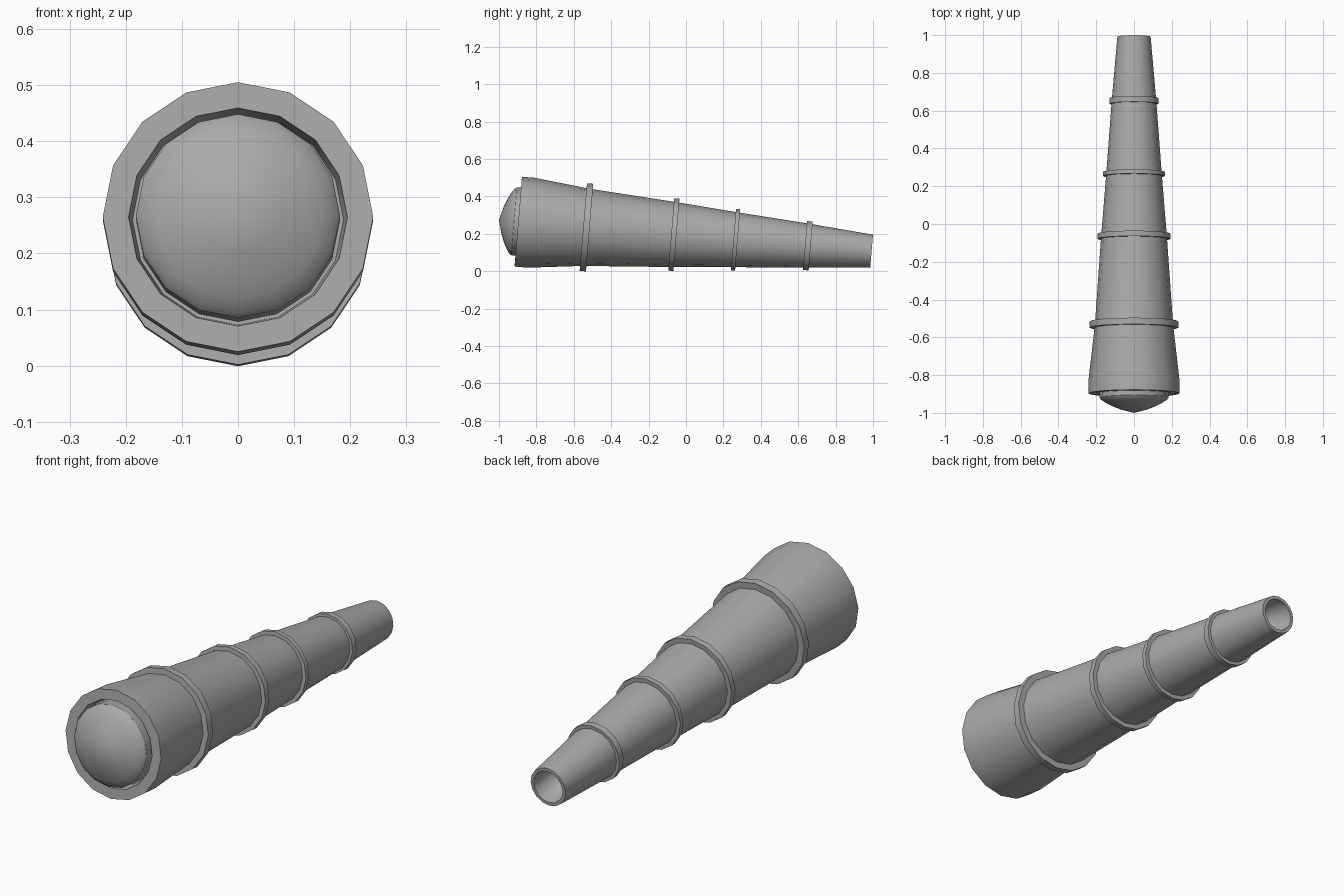
import bpy, bmesh, math
from mathutils import Matrix, Vector

cube = bpy.data.objects.get("Cube")
if cube:
    bpy.data.objects.remove(cube, do_unlink=True)

SIDES = 16
TILT = 0.083
FRONT = Vector((0, -0.897, 0.265))
PLACE = Matrix.Translation(FRONT) @ Matrix.Rotation(-TILT, 4, 'X')

grey = bpy.data.materials.new("grey")
grey.use_nodes = True
colour = (0.4, 0.4, 0.4, 1)
grey.diffuse_color = colour
grey.node_tree.nodes["Principled BSDF"].inputs["Base Color"].default_value = colour


def lathe(name, profile, closed=False):
    """Turn (distance along the axis, radius) points around the tilted axis."""
    bm = bmesh.new()
    rows = []
    for d, r in profile:
        if r == 0:
            rows.append([bm.verts.new((0, d, 0))] * SIDES)
        else:
            turns = [2 * math.pi * i / SIDES for i in range(SIDES)]
            rows.append([bm.verts.new((r * math.sin(a), d, r * math.cos(a))) for a in turns])
    pairs = list(zip(rows, rows[1:]))
    if closed:
        pairs.append((rows[-1], rows[0]))
    for a, b in pairs:
        for i in range(SIDES):
            j = (i + 1) % SIDES
            corners = list(dict.fromkeys((a[i], a[j], b[j], b[i])))
            bm.faces.new(corners)
    bmesh.ops.recalc_face_normals(bm, faces=bm.faces)
    bm.transform(PLACE)
    mesh = bpy.data.meshes.new(name)
    bm.to_mesh(mesh)
    bm.free()
    mesh.materials.append(grey)
    obj = bpy.data.objects.new(name, mesh)
    bpy.context.collection.objects.link(obj)
    bpy.ops.object.select_all(action='DESELECT')
    obj.select_set(True)
    bpy.context.view_layer.objects.active = obj
    bpy.ops.object.shade_smooth_by_angle(angle=math.radians(32))
    return obj


# Tapered tube with a recess at each end
lathe("tube", [
    (0.06, 0), (0.06, 0.188), (0, 0.195), (0, 0.241), (0.07, 0.241),
    (0.366, 0.207), (0.835, 0.174), (1.166, 0.147), (1.554, 0.118),
    (1.896, 0.088), (1.896, 0.073), (1.8, 0.066), (1.77, 0.045), (1.76, 0)])

# Domed front lens
lathe("front_lens", [
    (0.06, 0.182), (-0.022, 0.182), (-0.034, 0.174), (-0.05, 0.15),
    (-0.068, 0.115), (-0.085, 0.07), (-0.103, 0)])

# Raised bands: position, outer radius, width
bands = [(0.366, 0.235, 0.034), (0.835, 0.194, 0.028),
         (1.166, 0.165, 0.022), (1.554, 0.131, 0.03)]
for n, (d, r, w) in enumerate(bands, 1):
    lathe(f"band_{n}", [(d - w / 2, r - 0.035), (d - w / 2, r),
                        (d + w / 2, r), (d + w / 2, r - 0.035)], closed=True)
